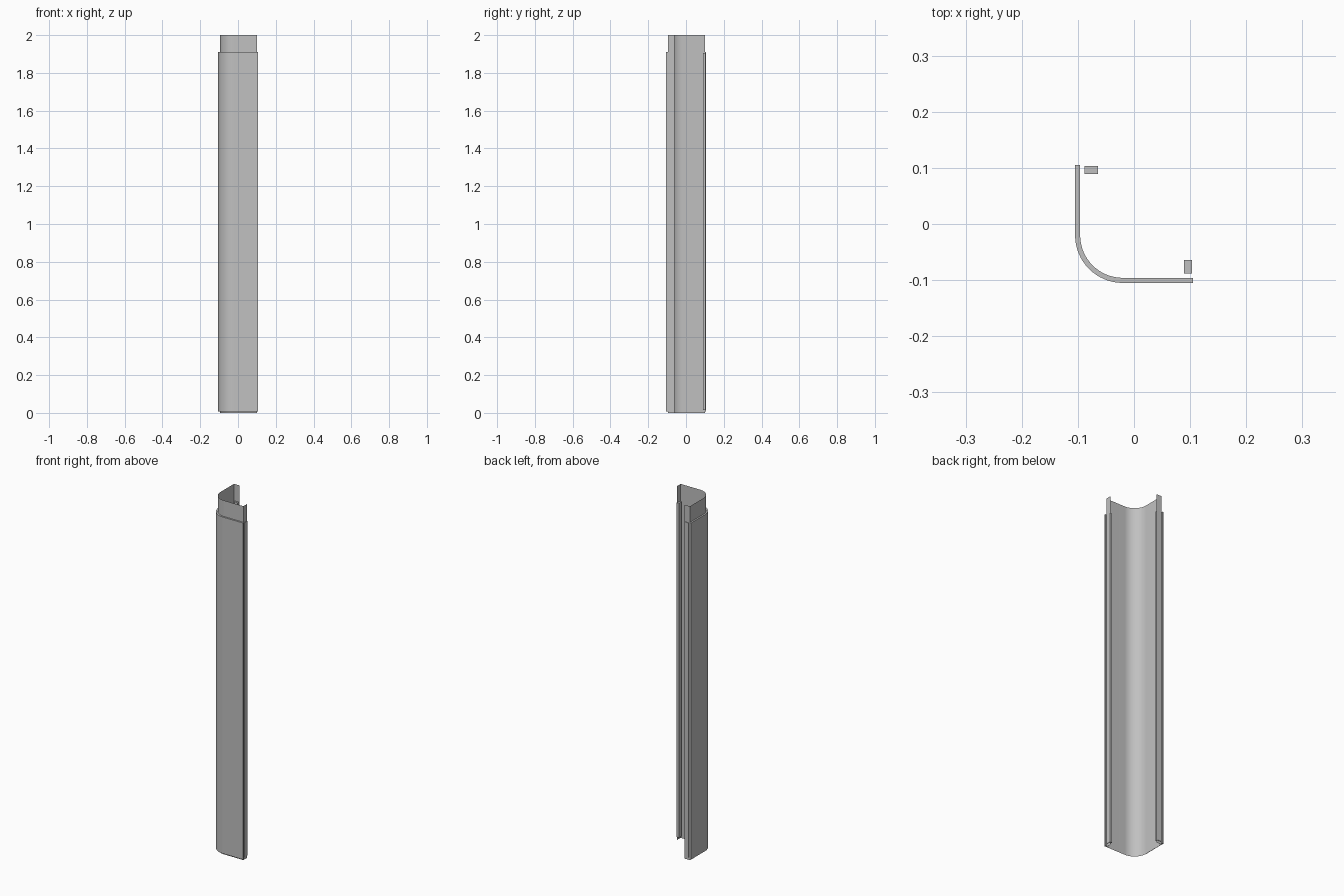
import bpy, bmesh, math
from mathutils import Vector

cube = bpy.data.objects.get("Cube")
if cube:
    bpy.data.objects.remove(cube, do_unlink=True)

grey = bpy.data.materials.new("light_grey")
grey.use_nodes = True
grey.diffuse_color = (0.53, 0.53, 0.53, 1)
grey.node_tree.nodes["Principled BSDF"].inputs["Base Color"].default_value = grey.diffuse_color

OUTER, INNER, END = -0.105, -0.096, 0.105
CENTRE = -0.02          # centre of the rounded corner, on both axes
STEPS = 16


def corner_path(offset, end):
    """Plan of a rounded corner, from the back end round to the left end."""
    radius = CENTRE - offset
    pts = [(offset, end)]
    for i in range(STEPS + 1):
        a = math.pi + math.pi / 2 * i / STEPS
        pts.append((CENTRE + radius * math.cos(a), CENTRE + radius * math.sin(a)))
    return pts + [(end, offset)]


def finish(name, bm):
    mesh = bpy.data.meshes.new(name)
    bm.to_mesh(mesh)
    bm.free()
    obj = bpy.data.objects.new(name, mesh)
    mesh.materials.append(grey)
    bpy.context.collection.objects.link(obj)
    bpy.ops.object.select_all(action='DESELECT')
    obj.select_set(True)
    bpy.context.view_layer.objects.active = obj
    bpy.ops.object.shade_smooth_by_angle(angle=math.radians(30))
    return obj


def solid(name, outline, z0, z1):
    """Extrude a closed plan outline upwards."""
    bm = bmesh.new()
    face = bm.faces.new([bm.verts.new((x, y, z0)) for x, y in outline])
    top = bmesh.ops.extrude_face_region(bm, geom=[face])["geom"]
    bmesh.ops.translate(bm, vec=Vector((0, 0, z1 - z0)),
                        verts=[v for v in top if isinstance(v, bmesh.types.BMVert)])
    bmesh.ops.recalc_face_normals(bm, faces=bm.faces)
    return finish(name, bm)


def sheet(name, path, z0, z1):
    """Raise an open plan path into a thin sheet."""
    bm = bmesh.new()
    rows = [[bm.verts.new((x, y, z)) for x, y in path] for z in (z0, z1)]
    for i in range(len(path) - 1):
        bm.faces.new((rows[0][i], rows[0][i + 1], rows[1][i + 1], rows[1][i]))
    return finish(name, bm)


# Outer cover panel
solid("cover_panel", corner_path(OUTER, END) + corner_path(INNER, END)[::-1], 0.008, 1.91)

# Inner liner with a return lip on each end, standing proud at the top
liner, lip_line, lip_end = INNER + 0.001, 0.1, -0.062
path = [(lip_end, lip_line)] + corner_path(liner, lip_line) + [(lip_line, lip_end)]
sheet("inner_liner", path, 0, 2)

# Edge strips along both lips
strip = [(0.089, -0.088), (0.103, -0.088), (0.103, -0.064), (0.089, -0.064)]
solid("front_edge_strip", strip, 0.015, 1.905)
solid("back_edge_strip", [(y, x) for x, y in strip], 0.015, 1.905)
